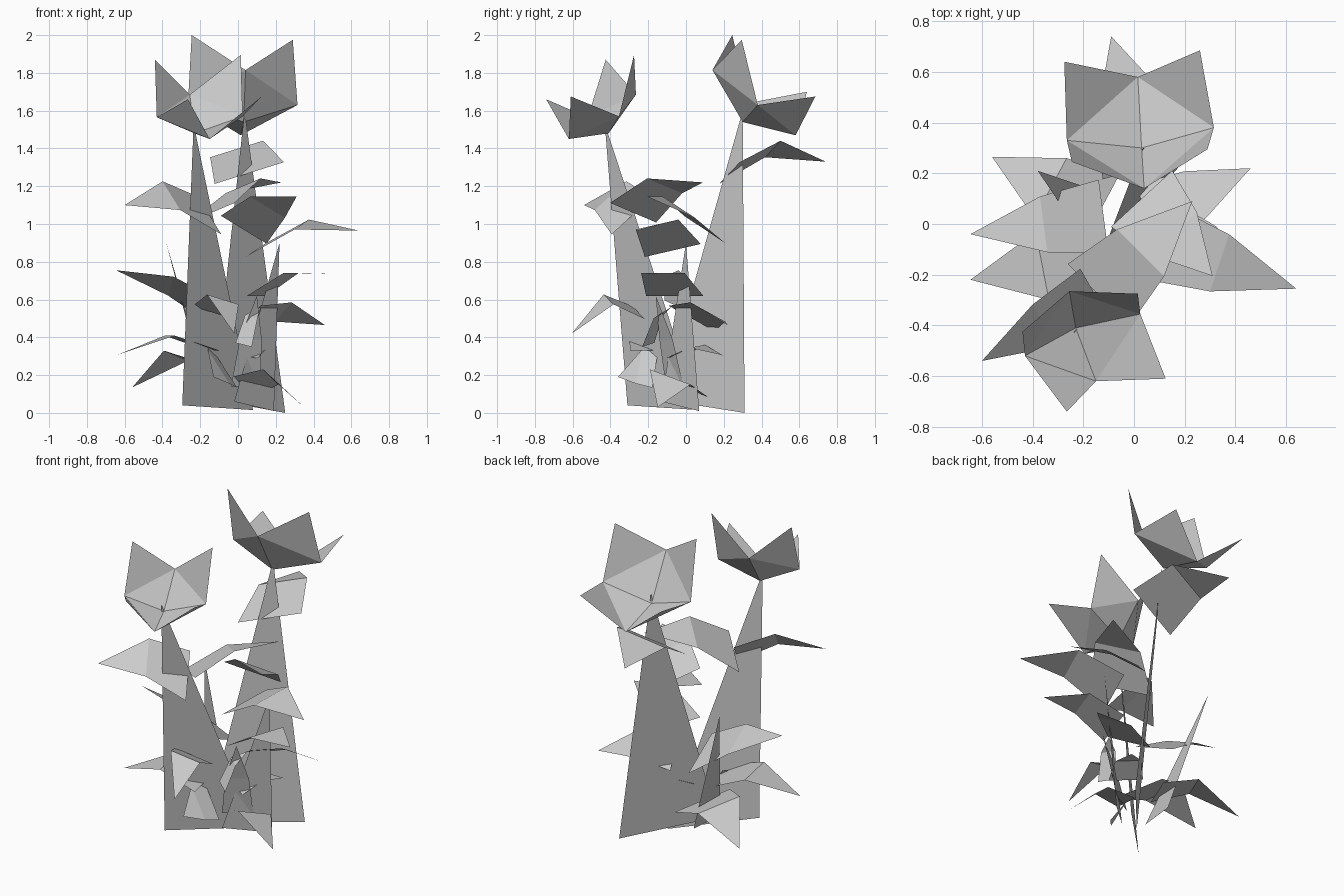
import bpy
from mathutils import Vector

if "Cube" in bpy.data.objects:
    bpy.data.objects.remove(bpy.data.objects["Cube"], do_unlink=True)

grey = bpy.data.materials.new("plain_grey")
grey.use_nodes = True
GREY = (0.6, 0.6, 0.6, 1)
grey.diffuse_color = GREY
grey.node_tree.nodes["Principled BSDF"].inputs["Base Color"].default_value = GREY


def make_part(name, points, faces):
    mesh = bpy.data.meshes.new(name)
    mesh.from_pydata([tuple(p) for p in points], [], faces)
    mesh.materials.append(grey)
    part = bpy.data.objects.new(name, mesh)
    bpy.context.collection.objects.link(part)
    return part


def make_stem(name, top, foot_a, foot_b):
    """Thin tapering sheet rising from a wide foot to a point."""
    make_part(name, [top, foot_a, foot_b], [(0, 1, 2)])


def make_flower(name, centre, corners, tips):
    """Four folded petals: a bowl of triangles, each with an upright tip."""
    count = len(corners)
    faces = []
    for i in range(count):
        here, after = 1 + i, 1 + (i + 1) % count
        faces.append((0, here, after))
        faces.append((here, 1 + count + i, after))
    make_part(name, [centre] + corners + tips, faces)


def make_leaf(name, base, tip, rise=0.1, tilt=-0.3, width=0.36):
    """Broad base, raised fold across the middle, pointed drooping tip."""
    base, tip = Vector(base), Vector(tip)
    along = tip - base
    side = Vector((-along.y, along.x, 0)).normalized()
    side.z = tilt
    side.normalize()
    fold = base.lerp(tip, 0.45) + Vector((0, 0, rise))
    half, fold_half = side * width / 2, side * width * 0.38
    points = [base - half, base + half, fold + fold_half, fold - fold_half, tip]
    make_part(name, points, [(0, 1, 2, 3), (3, 2, 4)])


# Flowers
make_flower(
    "front_flower", (-0.23, -0.41, 1.48),
    [(-0.43, -0.52, 1.565), (-0.15, -0.62, 1.45), (0.025, -0.355, 1.57), (-0.255, -0.265, 1.685)],
    [(-0.265, -0.74, 1.66), (0.125, -0.61, 1.675), (0.015, -0.275, 1.895), (-0.44, -0.425, 1.87)])
make_flower(
    "back_flower", (0.03, 0.3, 1.54),
    [(0.015, 0.58, 1.47), (0.315, 0.38, 1.63), (0.04, 0.14, 1.815), (-0.265, 0.33, 1.64)],
    [(0.26, 0.685, 1.675), (0.29, 0.295, 1.975), (-0.245, 0.245, 2.0), (-0.275, 0.64, 1.7)])

# Stems, their points just piercing the flowers
make_stem("front_stem", (-0.235, -0.43, 1.53), (-0.295, -0.31, 0.04), (0.08, 0.07, 0.015))
make_stem("back_stem", (0.035, 0.3, 1.6), (0.25, 0.31, 0), (-0.13, -0.13, 0.07))
make_stem("left_shoot", (0.22, 0.0, 0.9), (0.19, 0.07, 0.01), (-0.02, -0.13, 0.06))
make_stem("right_shoot", (-0.38, 0.21, 0.9), (-0.145, 0.13, 0.1), (-0.17, -0.1, 0.1))

# Upper leaves
make_leaf("upper_back_leaf", (0.06, 0.23, 1.27), (-0.09, 0.74, 1.33), width=0.4)
make_leaf("upper_inner_leaf", (-0.14, -0.28, 1.06), (0.23, 0.09, 1.22), rise=0.07)
make_leaf("upper_right_leaf", (-0.15, -0.285, 1.045), (-0.6, -0.54, 1.1), rise=0.08, tilt=-0.8, width=0.32)
make_leaf("upper_left_leaf", (0.03, 0.1, 0.97), (0.31, -0.205, 1.145), rise=0.04, tilt=-0.45)

# Middle leaves
make_leaf("middle_left_leaf", (0.09, -0.07, 0.86), (0.64, -0.255, 0.965), rise=0.09, tilt=0.22, width=0.32)
make_leaf("middle_outer_leaf", (0.1, -0.06, 0.62), (0.505, -0.2, 0.735), rise=0.07, tilt=0.0, width=0.32)
make_leaf("middle_back_leaf", (0.06, 0.03, 0.5), (0.46, 0.22, 0.465), rise=0.05, tilt=-0.5, width=0.3)
make_leaf("middle_right_leaf", (-0.12, 0.03, 0.53), (-0.645, -0.04, 0.755), rise=0.04, tilt=0.45, width=0.32)
make_leaf("middle_front_leaf", (-0.13, -0.25, 0.53), (-0.02, -0.605, 0.42), rise=0.12, width=0.24)

# Lower leaves
make_leaf("lower_right_leaf", (-0.13, -0.12, 0.33), (-0.645, -0.22, 0.305), rise=0.09, tilt=0.0)
make_leaf("lower_back_leaf", (-0.14, 0.04, 0.24), (-0.56, 0.265, 0.135), rise=0.11, tilt=0.2)
make_leaf("lower_left_leaf", (0.03, -0.03, 0.14), (0.35, -0.15, 0.03), rise=0.1, tilt=-0.35, width=0.32)
make_leaf("lower_inner_leaf", (0.02, -0.05, 0.3), (0.18, 0.195, 0.305), rise=0.05, tilt=0.1, width=0.2)
make_leaf("lower_front_leaf", (-0.08, -0.16, 0.25), (-0.13, -0.36, 0.19), rise=0.02, tilt=-1.5, width=0.28)

# Small upright sprouts in the middle
make_leaf("left_sprout", (0.04, -0.06, 0.14), (0.1, -0.16, 0.62), rise=0.03, tilt=0.0, width=0.18)
make_leaf("front_sprout", (0.03, -0.2, 0.36), (0.12, -0.08, 0.56), rise=0.06, tilt=0.2, width=0.11)
